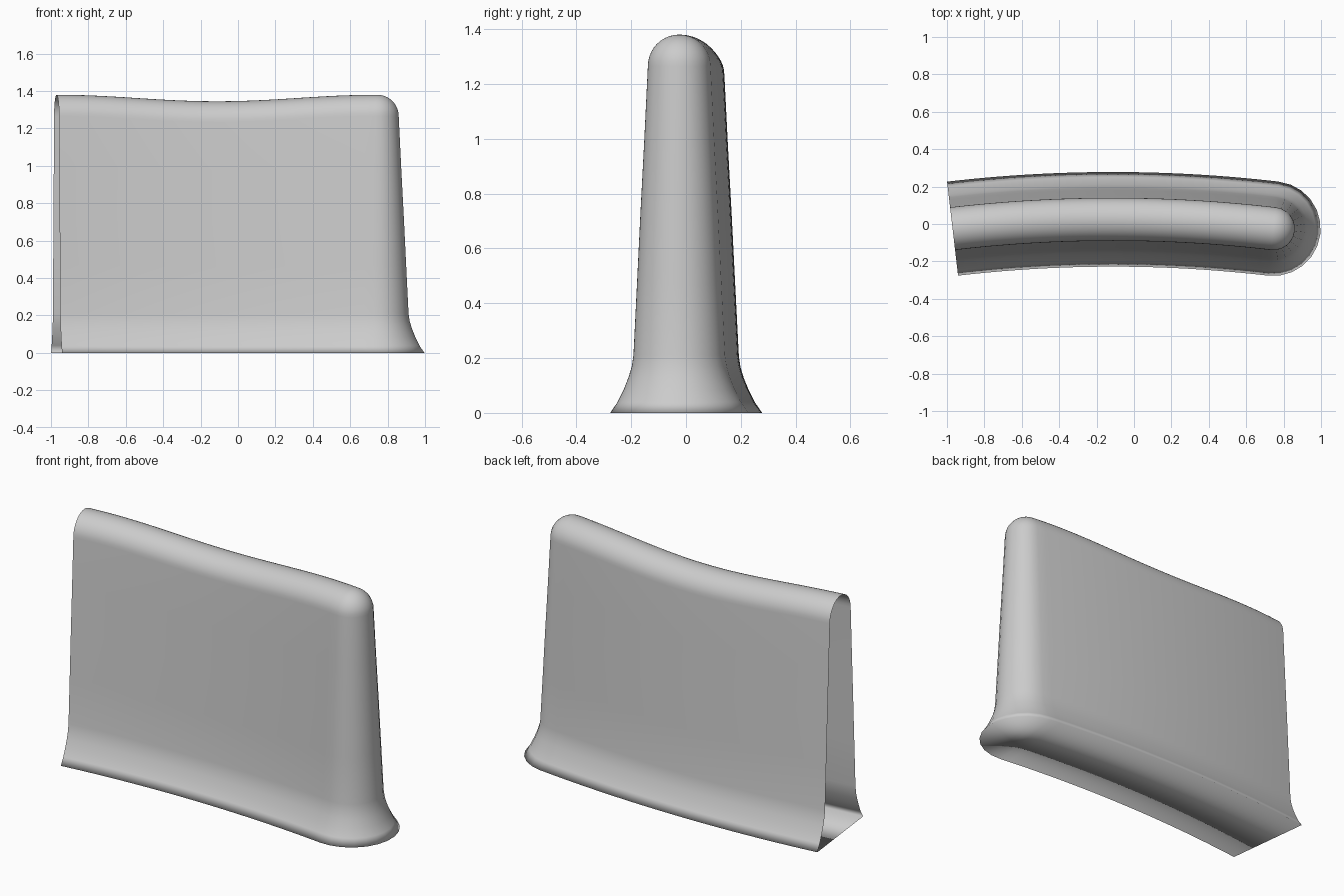
import bpy, bmesh, math

if "Cube" in bpy.data.objects:
    bpy.data.objects.remove(bpy.data.objects["Cube"])

R = 7.4                 # radius of the gently bent centre line
MID_X, MID_Y = -0.1125, 0.025
HALF = math.asin(0.8575 / R)
N, CAP, DOME = 32, 12, 10
HW, SHOULDER = 0.115, 1.265

# Half cross-section (half width, height): flared foot, tapered wall, round top
profile = [(0.253, 0), (0.226, 0.04), (0.204, 0.085), (0.186, 0.13), (0.174, 0.17),
           (0.168, 0.21), (0.155, 0.47), (0.142, 0.735), (0.128, 1.0)]
for k in range(DOME + 1):
    a = math.pi / 2 * k / DOME
    profile.append((HW * math.cos(a), SHOULDER + HW * math.sin(a)))


def centre(a):
    return MID_X + R * math.sin(a), MID_Y - R + R * math.cos(a)


# Stations: along the back, around the rounded end, along the front
angles = [-HALF + 2 * HALF * i / N for i in range(N + 1)]
stations = [(a, math.pi / 2 - a) for a in angles]
stations += [(HALF, math.pi / 2 - HALF - math.pi * j / CAP) for j in range(1, CAP)]
stations += [(a, -math.pi / 2 - a) for a in reversed(angles)]

bm = bmesh.new()
cols = []
for a, d in stations:
    cx, cy = centre(a)
    dip = 0.0175 * (1 + math.cos(math.pi * a / HALF))   # sagging ridge
    s = 1 - dip / (SHOULDER + HW)
    cols.append([bm.verts.new((cx + w * math.cos(d), cy + w * math.sin(d), z * s))
                 for w, z in profile])

# Wall skin
for c0, c1 in zip(cols, cols[1:]):
    for k in range(len(profile) - 1):
        bm.faces.new((c0[k], c0[k + 1], c1[k + 1], c1[k]))

# Floor; the left end stays open
last = len(cols) - 1
for i in range(N):
    bm.faces.new((cols[i][0], cols[i + 1][0], cols[last - i - 1][0], cols[last - i][0]))
bm.faces.new([c[0] for c in cols[N:last - N + 1]])

bmesh.ops.remove_doubles(bm, verts=bm.verts, dist=1e-5)
bmesh.ops.recalc_face_normals(bm, faces=bm.faces)
# Make the skin face outwards
bm.faces.ensure_lookup_table()
if max(bm.faces, key=lambda f: f.calc_center_median().z).normal.z < 0:
    bmesh.ops.reverse_faces(bm, faces=bm.faces)
for f in bm.faces:
    f.smooth = True

mesh = bpy.data.meshes.new("armrest_shell")
bm.to_mesh(mesh)
bm.free()
obj = bpy.data.objects.new("armrest_shell", mesh)
bpy.context.collection.objects.link(obj)
